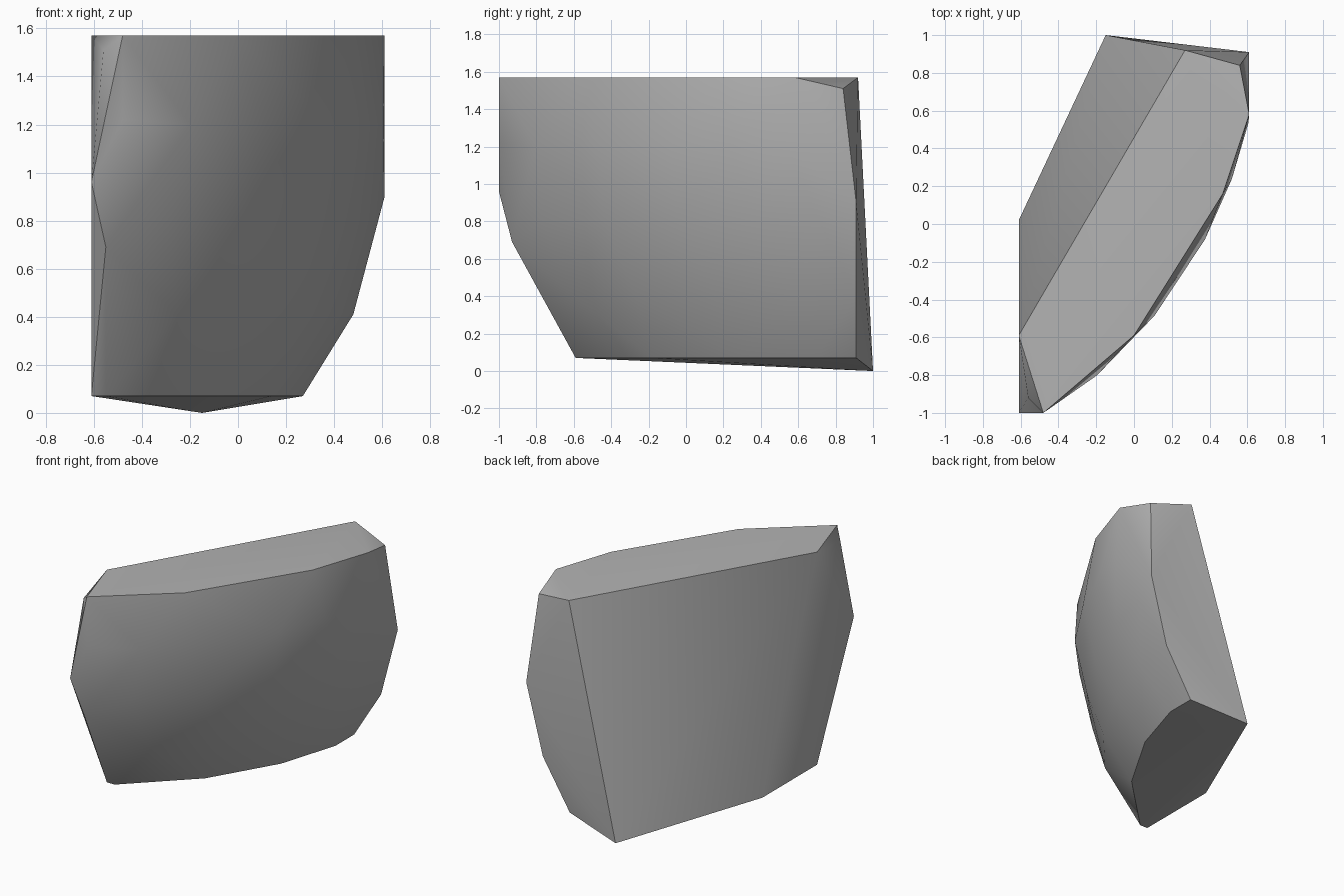
import bpy
import bmesh
from math import radians, cos, sin

if "Cube" in bpy.data.objects:
    bpy.data.objects.remove(bpy.data.objects["Cube"], do_unlink=True)


def make_material(name, colour):
    material = bpy.data.materials.new(name)
    material.use_nodes = True
    material.diffuse_color = colour
    shader = material.node_tree.nodes["Principled BSDF"]
    shader.inputs["Base Color"].default_value = colour
    shader.inputs["Roughness"].default_value = 0.8
    return material


def arc(radius, height, angles):
    """Points of the curved outer wall, swept around a distant vertical axis."""
    axis_x, axis_y = -1.85, 1.1
    return [(axis_x + radius * cos(radians(a)),
             axis_y + radius * sin(radians(a)), height) for a in angles]


def hull_object(name, points, material):
    """Convex solid around the points, with coplanar triangles merged."""
    bm = bmesh.new()
    for point in points:
        bm.verts.new(point)
    result = bmesh.ops.convex_hull(bm, input=bm.verts[:])
    unused = {v for v in result["geom_interior"] + result["geom_unused"]
              if isinstance(v, bmesh.types.BMVert)}
    bmesh.ops.delete(bm, geom=list(unused), context="VERTS")
    bmesh.ops.dissolve_limit(bm, angle_limit=radians(0.5),
                             verts=bm.verts[:], edges=bm.edges[:])
    bmesh.ops.recalc_face_normals(bm, faces=bm.faces[:])
    mesh = bpy.data.meshes.new(name)
    bm.to_mesh(mesh)
    bm.free()
    mesh.materials.append(material)
    obj = bpy.data.objects.new(name, mesh)
    bpy.context.collection.objects.link(obj)
    return obj


top, base, side = 1.57, 0.07, -0.61

# Flat top outline and its two chipped corners
top_points = [(-0.48, -1, top), (0, -0.59, top), (0.47, 0.16, top),
              (0.61, 0.58, top), (0.27, 0.92, top), (side, -0.59, top)]
chips = [(-0.56, -0.92, 1.51), (0.56, 0.84, 1.51)]

# Narrow ends
front_end = [(-0.48, -1, 1.22), (side, -1, 0.96), (-0.55, -0.93, 0.69)]
back_end = [(0.61, 0.91, 0.9), (0.48, 0.91, 0.41)]

# Underside outline with its low corner
underside = [(-0.55, -0.59, base), (-0.13, -0.18, base), (0.14, 0.28, base),
             (0.27, 0.7, base), (0.27, 0.91, base), (-0.15, 1, 0),
             (side, 0.02, base), (side, -0.59, base)]

# Bulging outer wall between top and underside
wall = (arc(2.335, 0.41, (-47, -36, -24, -13))
        + arc(2.44, 0.8, (-50, -39, -28, -17, -9))
        + arc(2.52, 1.2, (-49, -39, -28, -20, -13)))

stone = make_material("grey stone", (0.45, 0.45, 0.45, 1))
shard = hull_object("stone_shard", top_points + chips + front_end
                    + back_end + underside + wall, stone)

# Soft curved wall, crisp broken edges
bpy.ops.object.select_all(action="DESELECT")
shard.select_set(True)
bpy.context.view_layer.objects.active = shard
bpy.ops.object.shade_smooth_by_angle(angle=radians(38))
